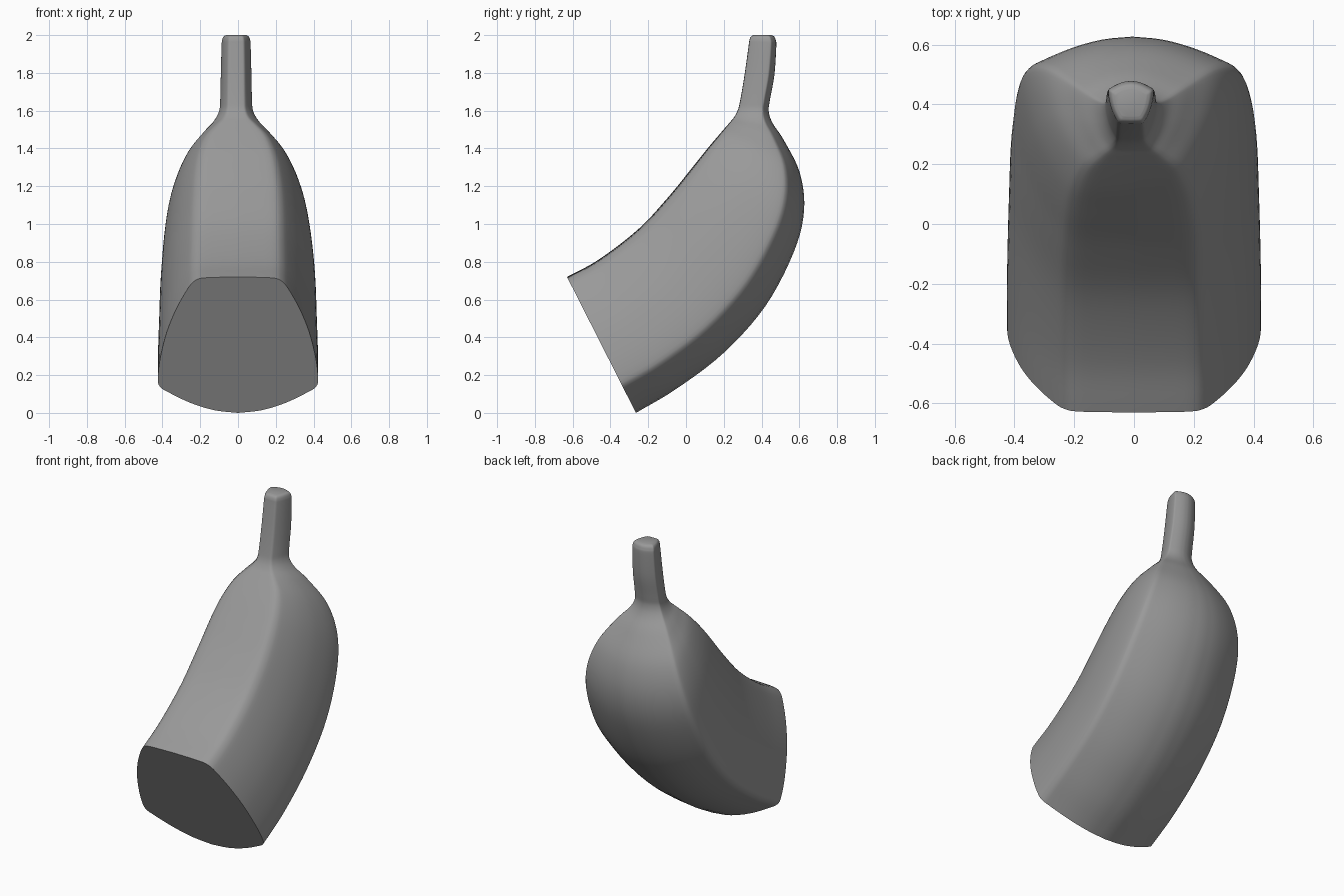
import bpy, bmesh
from mathutils import Vector

if "Cube" in bpy.data.objects:
    bpy.data.objects.remove(bpy.data.objects["Cube"])


def spline(pts, steps):
    """Catmull-Rom curve through points of any dimension."""
    p = [Vector(q) for q in pts]
    p = [2 * p[0] - p[1]] + p + [2 * p[-1] - p[-2]]
    out = []
    for a, b, c, d in zip(p, p[1:], p[2:], p[3:]):
        for k in range(steps):
            t = k / steps
            out.append(0.5 * (2 * b + (c - a) * t + (2 * a - 5 * b + 4 * c - d) * t * t
                              + (3 * b - a - 3 * c + d) * t ** 3))
    return out + [p[-2]]


# Half cross-section: (width fraction, outer-to-inner fraction)
half = [(0, 0), (.3, .02), (.6, .075), (.88, .155), (.97, .19), (1, .24), (.978, .38),
        (.912, .55), (.835, .68), (.74, .80), (.62, .92), (.55, .967), (.46, .99),
        (.25, .997), (0, 1)]
right = spline(half, 3)
profile = [(p[0], p[1]) for p in right] + [(-p[0], p[1]) for p in right[-2:0:-1]]

# Stations along the fruit: inner y, inner z, outer y, outer z, half width
stations = [
    (-.63, .72, -.265, 0, .424), (-.46, .813, -.05, .128, .424),
    (-.25, .975, .20, .318, .418), (-.09, 1.147, .42, .565, .409),
    (.03, 1.295, .57, .85, .385), (.11, 1.395, .625, 1.07, .347),
    (.18, 1.478, .603, 1.27, .28), (.225, 1.53, .52, 1.44, .187),
    (.254, 1.565, .458, 1.535, .12), (.275, 1.605, .438, 1.597, .09),
    (.288, 1.66, .445, 1.66, .084), (.31, 1.79, .468, 1.79, .081),
    (.331, 1.94, .478, 1.94, .077), (.336, 1.975, .475, 1.975, .074),
    (.345, 1.993, .466, 1.993, .066), (.36, 2.0, .45, 2.0, .052)]
inner = spline([s[0:2] for s in stations], 5)
outer = spline([s[2:4] for s in stations], 5)
width = spline([(s[4], 0) for s in stations], 5)

# Banana half: loft the section along the stations, cap both ends
bm = bmesh.new()
rings = []
for i, o, w in zip(inner, outer, width):
    shift = -.01 * min(1, max(0, (i[1] - 1.2) / .4))
    ring = []
    for u, t in profile:
        q = o.lerp(i, t)
        ring.append(bm.verts.new((u * w[0] + shift, q[0], min(q[1], 2.0))))
    rings.append(ring)
n = len(profile)
for a, b in zip(rings, rings[1:]):
    for k in range(n):
        bm.faces.new((a[k], a[(k + 1) % n], b[(k + 1) % n], b[k]))
bm.faces.new(rings[0][::-1])
bm.faces.new(rings[-1])
bmesh.ops.recalc_face_normals(bm, faces=bm.faces)

mesh = bpy.data.meshes.new("banana_half")
bm.to_mesh(mesh)
bm.free()
banana = bpy.data.objects.new("banana_half", mesh)
bpy.context.collection.objects.link(banana)

# Dark grey skin
skin = bpy.data.materials.new("dark_skin")
skin.diffuse_color = (.32, .32, .32, 1)
skin.use_nodes = True
skin.node_tree.nodes["Principled BSDF"].inputs["Base Color"].default_value = skin.diffuse_color
mesh.materials.append(skin)

bpy.context.view_layer.objects.active = banana
banana.select_set(True)
bpy.ops.object.shade_smooth_by_angle(angle=0.7)
